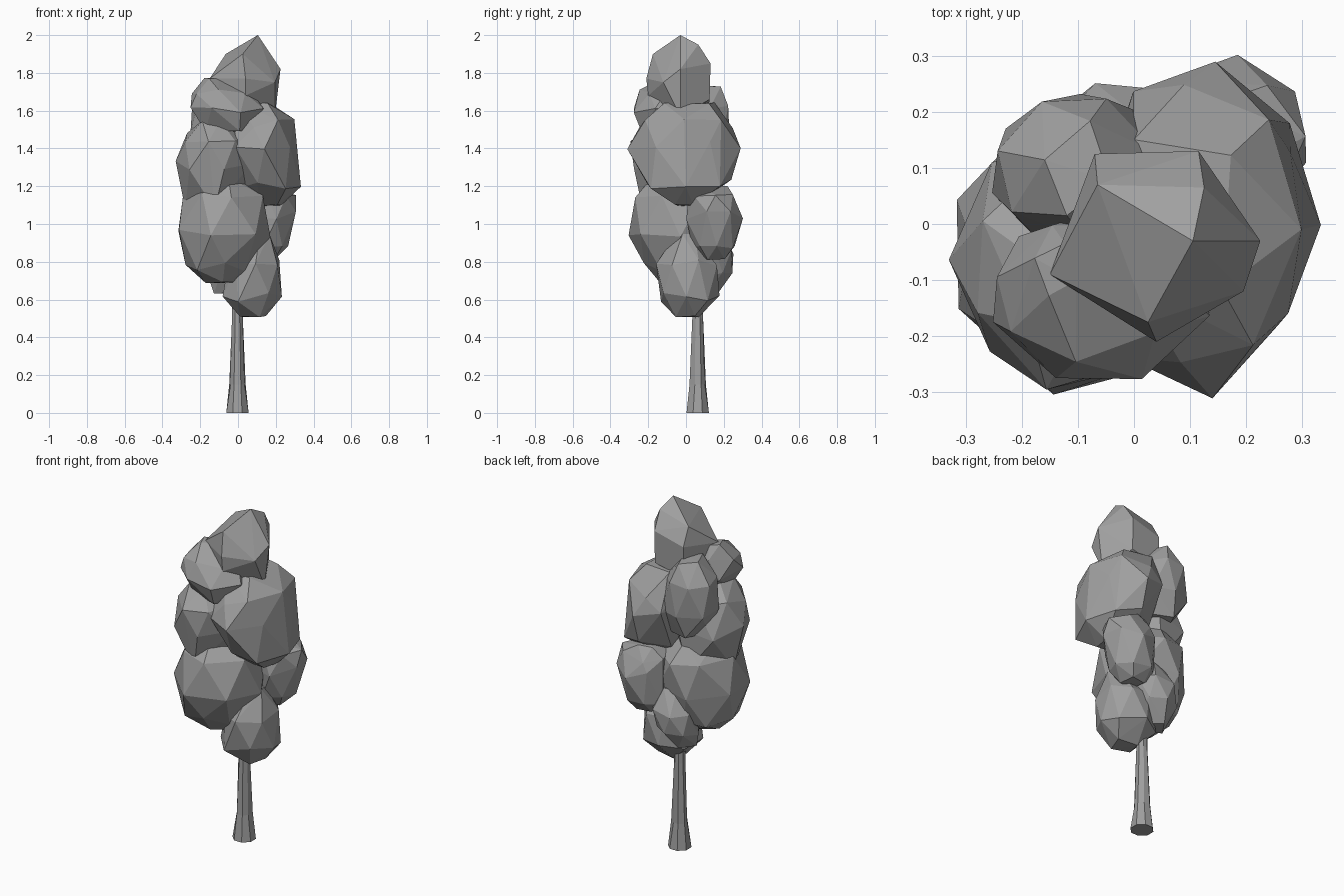
import bpy, bmesh, math, random

if "Cube" in bpy.data.objects:
    bpy.data.objects.remove(bpy.data.objects["Cube"])

grey = bpy.data.materials.new("grey")
grey.diffuse_color = (0.35, 0.35, 0.35, 1)
grey.use_nodes = True
grey.node_tree.nodes["Principled BSDF"].inputs["Base Color"].default_value = grey.diffuse_color
rng = random.Random(4)


def add_object(name, bm):
    bmesh.ops.recalc_face_normals(bm, faces=bm.faces[:])
    mesh = bpy.data.meshes.new(name)
    bm.to_mesh(mesh)
    bm.free()
    mesh.materials.append(grey)
    obj = bpy.data.objects.new(name, mesh)
    bpy.context.collection.objects.link(obj)
    return obj


# Faceted convex solid around a set of points
def hull(name, points):
    bm = bmesh.new()
    for p in points:
        bm.verts.new(p)
    bmesh.ops.convex_hull(bm, input=bm.verts[:])
    loose = [v for v in bm.verts if not v.link_faces]
    bmesh.ops.delete(bm, geom=loose, context='VERTS')
    return add_object(name, bm)


# Foliage clump: stacked, twisted oval sections (z, centre x, y, radius x, y)
def clump(name, sections, sides=7):
    pts = []
    start = rng.uniform(0, 1)
    for k, (z, cx, cy, rx, ry) in enumerate(sections):
        inner = 0 < k < len(sections) - 1
        n = sides if inner else 4
        for i in range(n):
            a = 2 * math.pi * (i + start + 0.5 * k + rng.uniform(-.1, .1)) / n
            s = 1.05 if inner else 1.0
            dz = rng.uniform(-.025, .025) if inner else rng.uniform(-.005, .005)
            pts.append((cx + s * rx * math.cos(a), cy + s * ry * math.sin(a), z + dz))
    return hull(name, pts)


# Tapered trunk with a flared foot
def trunk(center, rings, sides=8):
    bm = bmesh.new()
    loops = []
    for k, (z, r) in enumerate(rings):
        loop = []
        for i in range(sides):
            a = 2 * math.pi * (i + 0.5) / sides
            rr = r * (0.85 if i % 3 == 1 and k == 1 else 1.0)
            loop.append(bm.verts.new((center[0] + rr * math.cos(a),
                                      center[1] + rr * math.sin(a), z)))
        loops.append(loop)
    for l0, l1 in zip(loops, loops[1:]):
        for i in range(sides):
            j = (i + 1) % sides
            bm.faces.new((l0[i], l0[j], l1[j], l1[i]))
    bm.faces.new(loops[0][::-1])
    bm.faces.new(loops[-1])
    return add_object("trunk", bm)


trunk((-0.003, 0.062), [(0, 0.064), (0.15, 0.047), (0.5, 0.031), (0.7, 0.028)])

# Pointed clump at the top
hull("foliage_top", [
    (.105, -.03, 2.0), (.125, .065, 1.95), (.225, -.03, 1.82), (.195, -.03, 1.57),
    (-.065, .07, 1.90), (.025, -.175, 1.90), (-.15, -.09, 1.77), (-.07, .125, 1.80),
    (.115, .13, 1.85), (.115, .125, 1.66), (.195, -.12, 1.75), (.04, -.21, 1.77),
    (.04, -.20, 1.68), (-.07, .12, 1.62), (-.10, -.10, 1.60)])

# Remaining foliage, top to bottom
clump("foliage_upper_front", [
    (1.49, -.05, -.13, .13, .12), (1.60, -.06, -.13, .19, .15),
    (1.69, -.09, -.12, .15, .12), (1.77, -.14, -.08, .04, .05)])
clump("foliage_upper_back", [
    (1.30, -.09, .09, .10, .10), (1.45, -.09, .09, .16, .135),
    (1.62, -.10, .10, .14, .125), (1.73, -.10, .10, .06, .09)])
clump("foliage_upper_right", [
    (1.10, .17, .0, .07, .07), (1.21, .16, .01, .165, .22),
    (1.42, .11, -.01, .18, .29), (1.53, .12, .0, .17, .24),
    (1.64, .08, .02, .11, .19)])
clump("foliage_middle_left", [
    (1.08, -.12, -.05, .16, .18), (1.31, -.12, -.06, .20, .21),
    (1.46, -.12, -.09, .16, .20), (1.55, -.14, -.12, .07, .08)])
clump("foliage_lower_left", [
    (.69, -.08, -.06, .09, .08), (.77, -.11, -.04, .16, .18),
    (.95, -.08, -.05, .24, .25), (1.15, -.07, -.03, .21, .23),
    (1.25, -.07, -.03, .12, .15)])
clump("foliage_lower_right", [
    (.81, .14, .15, .06, .07), (.89, .14, .15, .12, .11),
    (1.05, .17, .15, .135, .145), (1.14, .16, .14, .14, .12),
    (1.20, .13, .14, .06, .09)])
clump("foliage_bottom_right", [
    (.508, .08, .01, .08, .07), (.61, .07, .015, .155, .155),
    (.80, .09, .01, .13, .16), (.95, .13, .0, .04, .05)])
clump("foliage_bottom_back", [
    (.63, -.06, .10, .07, .07), (.73, -.04, .12, .11, .12),
    (.85, -.02, .13, .12, .125), (.97, -.01, .13, .06, .06)])
